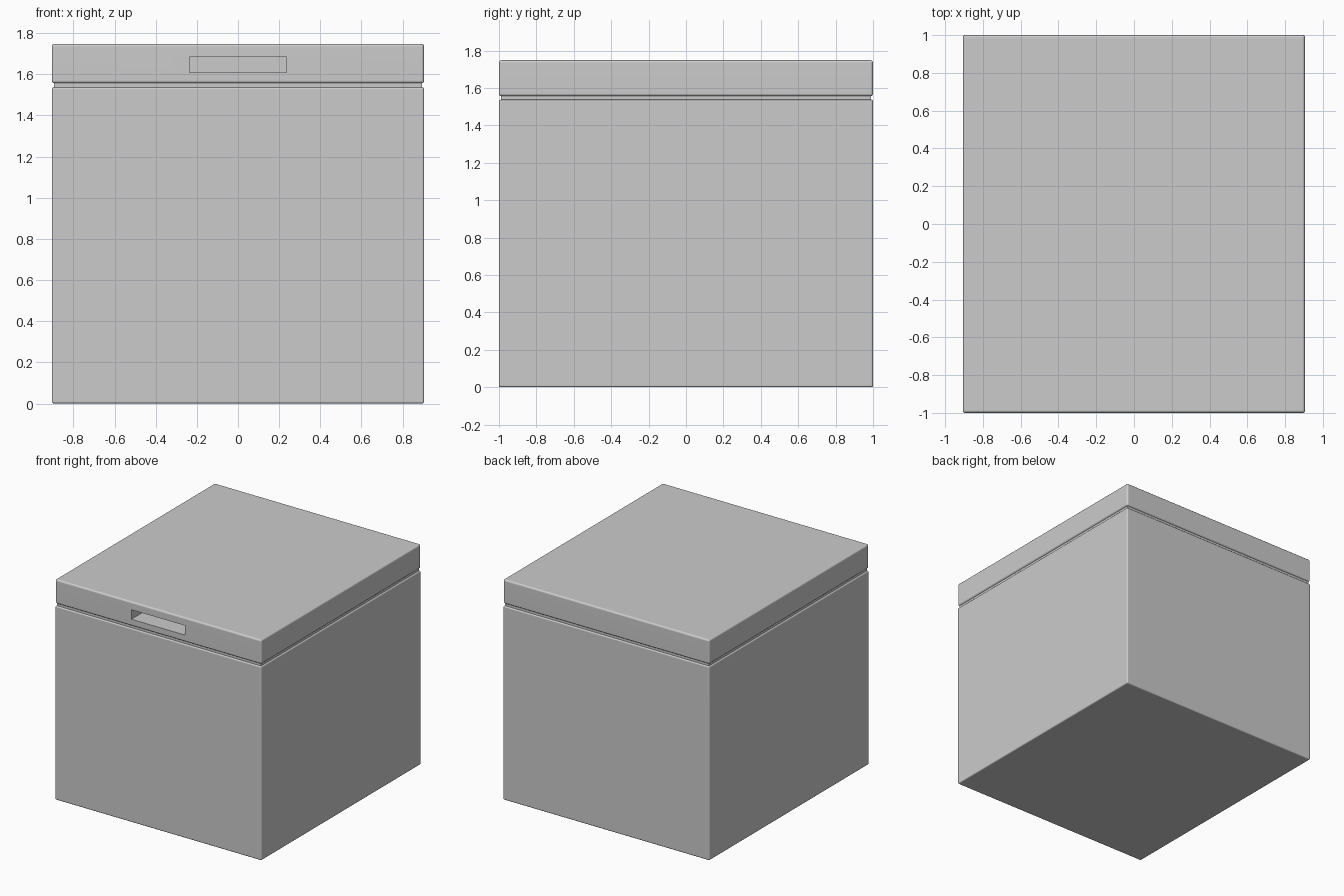
import bpy
import math

if "Cube" in bpy.data.objects:
    bpy.data.objects.remove(bpy.data.objects["Cube"])


def box(name, x, y, z, bevel=0.0):
    """Rounded box from (min, max) ranges on each axis."""
    bpy.ops.mesh.primitive_cube_add(size=1, location=[(a + b) / 2 for a, b in (x, y, z)])
    ob = bpy.context.object
    ob.name = name
    ob.scale = [b - a for a, b in (x, y, z)]
    bpy.ops.object.transform_apply(location=False, rotation=False, scale=True)
    if bevel:
        mod = ob.modifiers.new("rounding", "BEVEL")
        mod.width = bevel
        mod.segments = 3
        bpy.ops.object.modifier_apply(modifier=mod.name)
        bpy.ops.object.shade_smooth_by_angle(angle=math.radians(40))
    return ob


W, D = 0.905, 1.0

# Main container and the recessed seam strip under the lid
box("body", (-W, W), (-D, D), (0, 1.537), 0.01)
box("seam", (-W + 0.011, W - 0.011), (-D + 0.011, D - 0.011), (1.5, 1.6))

# Lid with a handle slot cut into the front
lid = box("lid", (-W, W), (-D, D), (1.556, 1.748), 0.014)
cutter = box("slot_cutter", (-0.235, 0.235), (-1.1, -0.84), (1.61, 1.685))
cutter.hide_render = True
cutter.hide_set(True)
cut = lid.modifiers.new("handle_slot", "BOOLEAN")
cut.operation = "DIFFERENCE"
cut.solver = "EXACT"
cut.object = cutter
# Keep the seam below the slot
seam = bpy.data.objects["seam"]
lid.modifiers.new("flat_shading", "WEIGHTED_NORMAL").keep_sharp = True
bpy.data.objects["body"].modifiers.new("flat_shading", "WEIGHTED_NORMAL").keep_sharp = True
